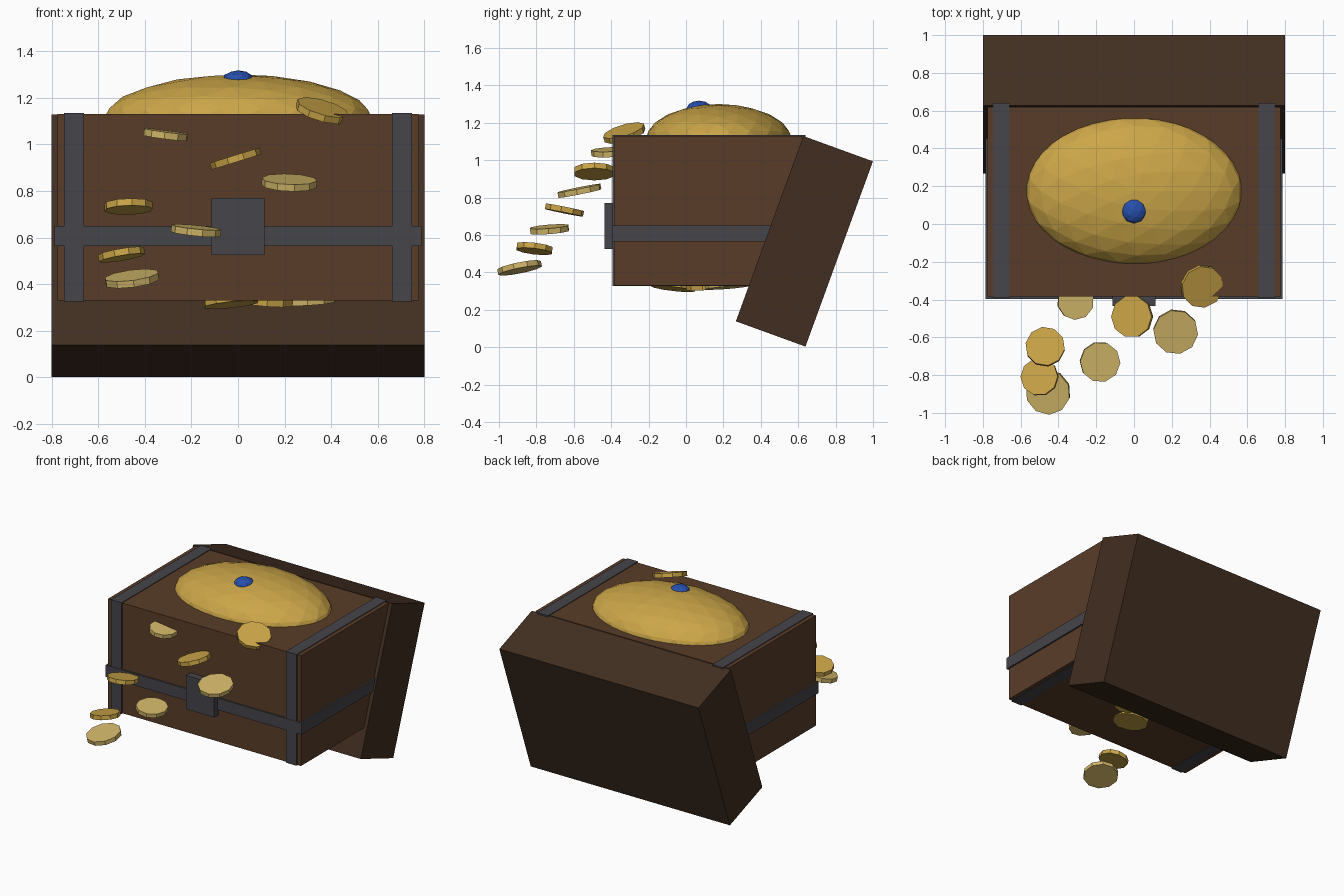
import bpy
import bmesh
import math
from mathutils import Matrix, Vector

cube = bpy.data.objects.get("Cube")
if cube:
    bpy.data.objects.remove(cube, do_unlink=True)


def material(name, color, metallic=0.0, roughness=0.6):
    mat = bpy.data.materials.new(name)
    mat.use_nodes = True
    mat.diffuse_color = (*color, 1)
    shader = mat.node_tree.nodes["Principled BSDF"]
    shader.inputs["Base Color"].default_value = (*color, 1)
    shader.inputs["Metallic"].default_value = metallic
    shader.inputs["Roughness"].default_value = roughness
    return mat


wood = material("wood", (0.10, 0.046, 0.021))
dark_wood = material("dark_wood", (0.054, 0.027, 0.015))
iron = material("iron", (0.06, 0.06, 0.07))
gold = material("gold", (0.6, 0.38, 0.065))
pale_gold = material("pale_gold", (0.64, 0.47, 0.14))
sapphire = material("sapphire", (0.02, 0.08, 0.42))


def add_object(name, bm, mat, location):
    mesh = bpy.data.meshes.new(name)
    bm.to_mesh(mesh)
    bm.free()
    mesh.materials.append(mat)
    obj = bpy.data.objects.new(name, mesh)
    obj.location = location
    bpy.context.collection.objects.link(obj)
    return obj


def box(name, low, high, mat):
    low, high = Vector(low), Vector(high)
    bm = bmesh.new()
    bmesh.ops.create_cube(bm, size=1, matrix=Matrix.Diagonal((*(high - low), 1)))
    return add_object(name, bm, mat, (low + high) / 2)


def ball(name, location, radii, subdivisions, mat):
    bm = bmesh.new()
    bmesh.ops.create_icosphere(bm, subdivisions=subdivisions, radius=1,
                               matrix=Matrix.Diagonal((*radii, 1)))
    return add_object(name, bm, mat, location)


def coin(name, location, slope_x, slope_y, radius, mat):
    bm = bmesh.new()
    bmesh.ops.create_cone(bm, cap_ends=True, segments=10, radius1=radius,
                          radius2=radius, depth=0.03)
    obj = add_object(name, bm, mat, location)
    normal = Vector((-slope_x, -slope_y, 1))
    obj.rotation_euler = normal.to_track_quat("Z", "Y").to_euler()
    return obj


# Chest body and the open lid hanging behind it
box("chest_body", (-0.775, -0.385, 0.33), (0.775, 0.62, 1.13), wood)
lid = box("lid", (-0.8, -0.198, -0.527), (0.8, 0.198, 0.527), dark_wood)
lid.location = (0, 0.633, 0.566)
lid.rotation_euler.x = math.radians(-20)

# Iron fittings
for side, x in (("left", 0.703), ("right", -0.703)):
    box(side + "_strap", (x - 0.043, -0.393, 0.327), (x + 0.043, 0.64, 1.135), iron)
box("middle_band", (-0.787, -0.396, 0.565), (0.787, 0.6, 0.65), iron)
box("clasp_plate", (-0.113, -0.435, 0.525), (0.113, -0.37, 0.77), iron)

# Treasure heap with a gem on top
ball("gold_heap", (0, 0.175, 1.1), (0.582, 0.395, 0.2), 3, gold)
ball("gem", (0, 0.07, 1.278), (0.067, 0.067, 0.04), 2, sapphire)

# Coins spilling down in front: x, slope along x, slope along y, radius
spill = [
    (0.36, -0.29, 0.30, 0.115),
    (-0.31, -0.13, 0.05, 0.097),
    (-0.01, 0.31, 0.0, 0.112),
    (0.22, -0.04, 0.20, 0.119),
    (-0.47, 0.03, -0.20, 0.105),
    (-0.18, -0.10, 0.08, 0.107),
    (-0.50, 0.17, -0.12, 0.1),
    (-0.455, 0.13, 0.20, 0.119),
]
for i, (x, slope_x, slope_y, radius) in enumerate(spill):
    place = (x, -0.33 - 0.08 * i, 1.145 - 0.103 * i)
    coin(f"spilled_coin_{i + 1}", place, slope_x, slope_y, radius,
         pale_gold if i % 2 else gold)

# Coins poking through the underside
coin("under_coin_1", (-0.03, -0.07, 0.327), 0.1, -0.12, 0.12, gold)
coin("under_coin_2", (0.12, 0.12, 0.331), -0.08, 0.1, 0.12, gold)
coin("under_coin_3", (0.3, 0.22, 0.333), 0.06, 0.08, 0.12, pale_gold)
